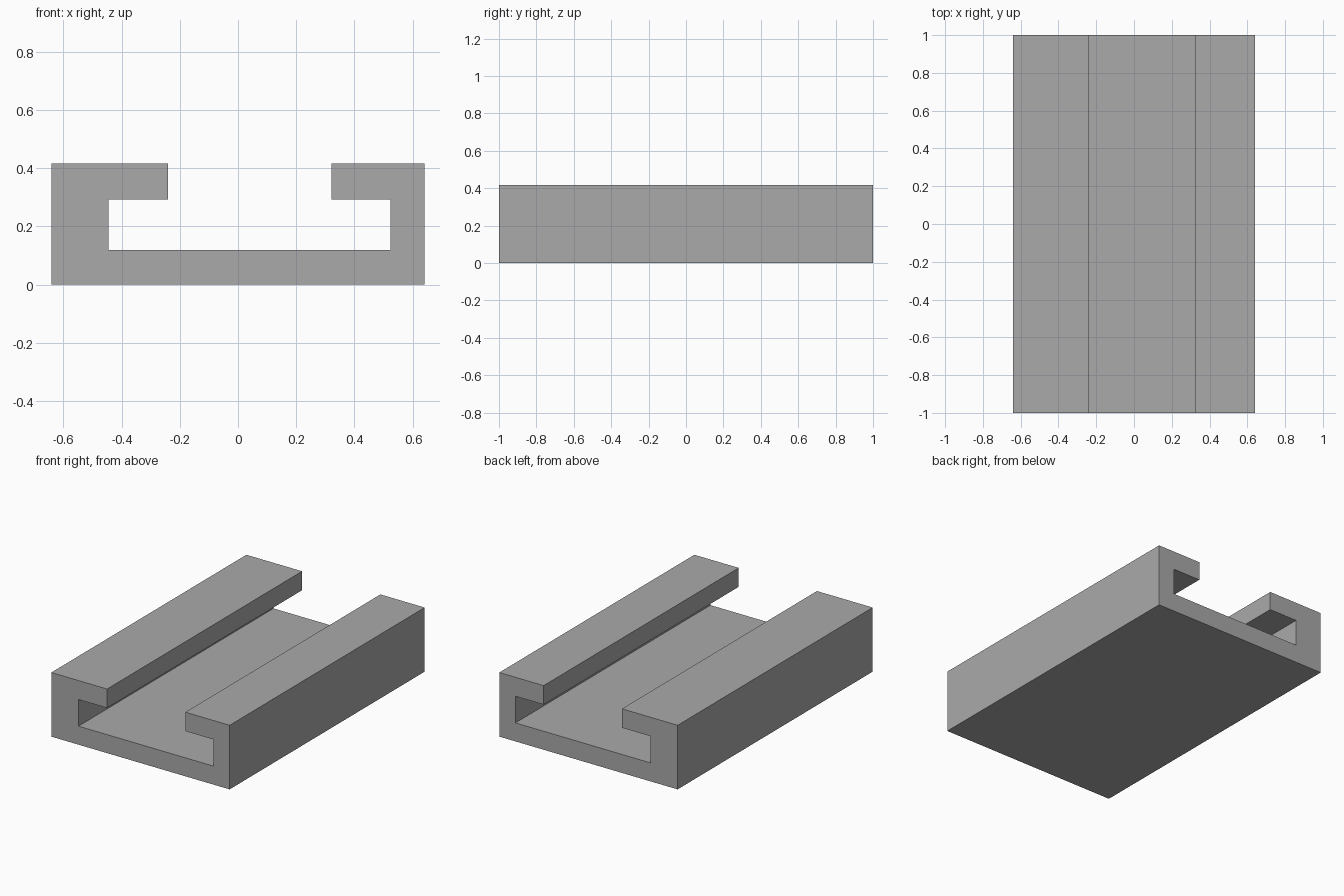
import bpy
import bmesh

cube = bpy.data.objects.get("Cube")
if cube:
    bpy.data.objects.remove(cube, do_unlink=True)

# Plain grey finish
GREY = (0.4, 0.4, 0.4, 1.0)
grey = bpy.data.materials.new("plain_grey")
grey.use_nodes = True
grey.diffuse_color = GREY
grey.node_tree.nodes["Principled BSDF"].inputs["Base Color"].default_value = GREY

# Channel cross-section: outer box, thick wall on the right, lips over the slot
HALF_W, HALF_L, TOP = 0.64, 1.0, 0.416
FLOOR, LIP = 0.12, 0.293
WALL_R, WALL_L = -0.445, 0.524
LIP_R, LIP_L = -0.24, 0.322
profile = [
    (-HALF_W, 0), (HALF_W, 0), (HALF_W, TOP), (LIP_L, TOP),
    (LIP_L, LIP), (WALL_L, LIP), (WALL_L, FLOOR), (WALL_R, FLOOR),
    (WALL_R, LIP), (LIP_R, LIP), (LIP_R, TOP), (-HALF_W, TOP),
]

# Extrude the section along the length
bm = bmesh.new()
front = bm.faces.new([bm.verts.new((x, -HALF_L, z)) for x, z in profile])
ext = bmesh.ops.extrude_face_region(bm, geom=[front], use_keep_orig=True)
verts = [g for g in ext["geom"] if isinstance(g, bmesh.types.BMVert)]
bmesh.ops.translate(bm, verts=verts, vec=(0, 2 * HALF_L, 0))
bmesh.ops.recalc_face_normals(bm, faces=bm.faces)

mesh = bpy.data.meshes.new("slotted_channel")
bm.to_mesh(mesh)
bm.free()
mesh.materials.append(grey)
channel = bpy.data.objects.new("slotted_channel", mesh)
bpy.context.collection.objects.link(channel)
